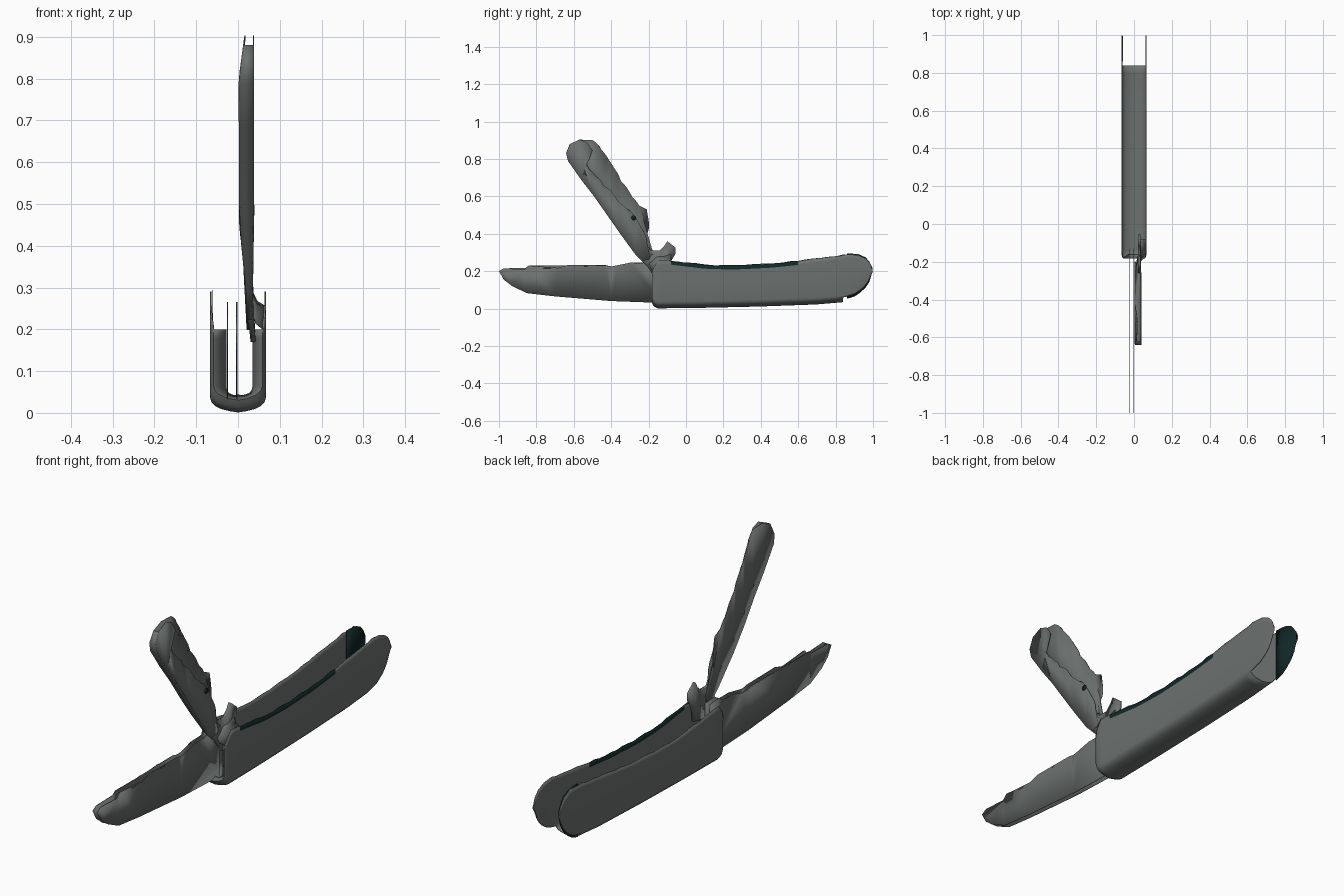
import bpy, bmesh, math, random
from mathutils import Vector

if "Cube" in bpy.data.objects:
    bpy.data.objects.remove(bpy.data.objects["Cube"])

random.seed(4)


def material(name, rgb):
    m = bpy.data.materials.new(name)
    m.diffuse_color = (*rgb, 1)
    m.use_nodes = True
    m.node_tree.nodes["Principled BSDF"].inputs["Base Color"].default_value = m.diffuse_color
    return m


GREY = material("worn grey", (0.15, 0.165, 0.157))
TEAL = material("dark teal", (0.006, 0.02, 0.02))


def lerp(table, t):
    """Piecewise linear lookup in (key, value) pairs."""
    for (a, va), (b, vb) in zip(table, table[1:]):
        if t <= b:
            return va + (vb - va) * max(0, (t - a) / (b - a))
    return table[-1][1]


def finish(name, bm, mats, thickness=0.0):
    me = bpy.data.meshes.new(name)
    bm.normal_update()
    bm.to_mesh(me)
    bm.free()
    for m in mats:
        me.materials.append(m)
    me.shade_smooth()
    me.set_sharp_from_angle(angle=math.radians(40))
    ob = bpy.data.objects.new(name, me)
    bpy.context.collection.objects.link(ob)
    if thickness:
        s = ob.modifiers.new("thickness", 'SOLIDIFY')
        s.thickness, s.offset = thickness, 0
    return ob


def ragged(points, first, last, amount=0.007):
    """Subdivide the edges first..last of an outline and jitter them."""
    out = []
    for i, p in enumerate(points):
        out.append(p)
        if first <= i < last:
            q = points[i + 1]
            n = max(1, round(math.dist(p, q) / 0.03))
            for k in range(1, n):
                t = k / n
                out.append((p[0] + (q[0] - p[0]) * t + random.uniform(-amount, amount) * 0.5,
                            p[1] + (q[1] - p[1]) * t + random.uniform(-amount, amount)))
    return out


def sheet(name, outline, x_at, mat=GREY, thickness=0.003):
    """Thin plate in the y-z plane; x_at gives its x for each height."""
    bm = bmesh.new()
    f = bm.faces.new([bm.verts.new((0, y, z)) for y, z in outline])
    bmesh.ops.triangulate(bm, faces=[f])
    for v in bm.verts:
        v.co.x = x_at(v.co.z)
    return finish(name, bm, [mat], thickness)


# handle: open U-shaped channel lofted along y
BOTTOM = [(-0.18, 0.03), (-0.17, 0.012), (-0.15, 0.003), (0.1, 0.006), (0.4, 0.013), (0.7, 0.024),
          (0.85, 0.037), (0.9, 0.052), (0.95, 0.085), (0.98, 0.13), (0.998, 0.19)]
TOP = [(-0.18, 0.2), (-0.165, 0.23), (-0.14, 0.26), (-0.08, 0.257), (0.1, 0.235), (0.25, 0.23), (0.45, 0.24),
       (0.6, 0.255), (0.75, 0.275), (0.86, 0.29), (0.92, 0.288), (0.96, 0.27), (0.985, 0.24), (0.998, 0.21)]
WIDTH = [(-0.18, 0.058), (-0.165, 0.063), (-0.14, 0.065), (0.998, 0.065)]


def section(y):
    zb, zt, w = lerp(BOTTOM, y), lerp(TOP, y), lerp(WIDTH, y)
    h = zt - zb
    r = min(0.035, h * 0.4)
    half = [(w, zt), (w, zt - min(0.022, h * 0.2)), (w, zb + h * 0.6), (w, zb + r)]
    for a in (22, 45, 68):
        c = math.radians(a)
        half.append((w - 0.04 + 0.04 * math.cos(c), zb + r - (r - 0.006) * math.sin(c)))
    half.append((0.02, zb + 0.003))
    return [(-x, z) for x, z in half] + [(0, zb)] + half[::-1]


stations = [-0.18, -0.172, -0.165, -0.15, -0.14, -0.11, -0.08]
stations += [-0.08 + 0.04 * i for i in range(1, 24)] + [0.86, 0.88, 0.9, 0.92, 0.94, 0.96, 0.975, 0.985, 0.993, 0.998]
bm = bmesh.new()
rows = []
for y in stations:
    row = []
    for i, (x, z) in enumerate(section(y)):
        worn = random.uniform(-0.004, 0.003) if i in (0, 16) and y > -0.1 else 0
        row.append(bm.verts.new((x, y, z + worn)))
    rows.append(row)
for j in range(len(rows) - 1):
    y = stations[j]
    for i in range(16):
        # the floor stops short of the back end, the cheeks carry on
        if y > 0.83 and 4 <= i <= 11:
            continue
        f = bm.faces.new((rows[j][i], rows[j][i + 1], rows[j + 1][i + 1], rows[j + 1][i]))
        # dark worn rim on the right cheek
        if i == 15 and -0.09 < y < 0.6:
            f.material_index = 1
# front lip turned inward around the channel mouth
lip = []
for v in rows[0]:
    x = v.co.x
    inner = x * (0.62 if x > 0 else 0.5)
    lip.append(bm.verts.new((inner, -0.16, v.co.z + 0.012 * (1 - abs(x) / 0.058))))
for i in range(16):
    bm.faces.new((rows[0][i + 1], rows[0][i], lip[i], lip[i + 1]))
loose = [v for v in bm.verts if not v.link_faces]
bmesh.ops.delete(bm, geom=loose, context='VERTS')
finish("handle", bm, [GREY, TEAL], 0.004)

# dark lining inside the rounded back end of the left cheek
ys = [0.86, 0.9, 0.93, 0.96, 0.98, 0.996]
lining = [(y, lerp(BOTTOM, y) + 0.012) for y in ys] + [(y, lerp(TOP, y) + 0.004) for y in ys[::-1]]
sheet("cheek_lining", lining, lambda z: -0.0605, TEAL, 0.002)

# long blade: two parallel thin sheets
LONG = [(-0.13, 0.03), (-0.4, 0.04), (-0.7, 0.065), (-0.85, 0.082), (-0.93, 0.12), (-0.975, 0.155), (-1.0, 0.2),
        (-0.975, 0.215), (-0.93, 0.185), (-0.88, 0.2), (-0.84, 0.23), (-0.8, 0.215), (-0.6, 0.228),
        (-0.4, 0.225), (-0.3, 0.245), (-0.26, 0.232), (-0.2, 0.265), (-0.13, 0.26)]
for side, x in (("left", -0.025), ("right", -0.003)):
    sheet("long_blade_" + side, ragged(LONG, 9, 16), lambda z, x=x: x)

# short raised blade: trough of two sheets joined by a spine
LEFT_X = [(0.2, 0.022), (0.3, 0.02), (0.45, 0.004), (0.8, 0.003), (0.905, 0.017)]
RIGHT_X = [(0.2, 0.033), (0.3, 0.034), (0.45, 0.037), (0.9, 0.037)]
SPINE = [(-0.18, 0.2), (-0.27, 0.29), (-0.35, 0.4), (-0.42, 0.5), (-0.49, 0.6), (-0.56, 0.69), (-0.63, 0.79),
         (-0.64, 0.83), (-0.62, 0.88), (-0.57, 0.903)]
LEFT_EDGE = [(-0.5, 0.9), (-0.46, 0.865), (-0.38, 0.74), (-0.3, 0.61), (-0.25, 0.55), (-0.21, 0.53),
             (-0.225, 0.5), (-0.2, 0.47), (-0.2, 0.42), (-0.212, 0.39), (-0.2, 0.31), (-0.17, 0.28)]
RIGHT_EDGE = [(-0.53, 0.89), (-0.5, 0.845), (-0.54, 0.845), (-0.57, 0.81), (-0.5, 0.73), (-0.38, 0.6),
              (-0.28, 0.5), (-0.22, 0.4), (-0.2, 0.31), (-0.17, 0.28)]
n = len(SPINE)
sheet("short_blade_left", ragged(SPINE + LEFT_EDGE, n, n + 10), lambda z: lerp(LEFT_X, z))
sheet("short_blade_right", ragged(SPINE + RIGHT_EDGE, n + 3, n + 8), lambda z: lerp(RIGHT_X, z))
bm = bmesh.new()
pairs = [(bm.verts.new((lerp(LEFT_X, z), y, z)), bm.verts.new((lerp(RIGHT_X, z), y, z))) for y, z in SPINE[:-1]]
for (a, b), (c, d) in zip(pairs, pairs[1:]):
    bm.faces.new((a, b, d, c))
finish("short_blade_spine", bm, [GREY], 0.003)

# small dark pit on the short blade
pit = [(-0.28 + 0.013 * math.cos(k * math.pi / 4), 0.485 + 0.013 * math.sin(k * math.pi / 4)) for k in range(8)]
sheet("blade_pit", pit, lambda z: 0.0385, TEAL, 0.002)

# hooked tang holding the short blade
TANG = [(-0.17, 0.17), (-0.21, 0.23), (-0.26, 0.28), (-0.2, 0.33), (-0.19, 0.31), (-0.14, 0.31), (-0.115, 0.335),
        (-0.1, 0.36), (-0.055, 0.325), (-0.055, 0.295), (-0.08, 0.255), (-0.1, 0.18)]
sheet("tang", TANG, lambda z: 0.028 + 0.1 * max(0, 0.25 - z), GREY, 0.012)

# curved web blending the tang into the right cheek
bm = bmesh.new()
tang_side = [(0.034, -0.2, 0.24), (0.034, -0.16, 0.275), (0.034, -0.08, 0.29)]
cheek_side = [(0.06, -0.177, 0.2), (0.064, -0.14, 0.255), (0.065, -0.08, 0.255)]
grid = []
for a, b in zip(tang_side, cheek_side):
    a, b = Vector(a), Vector(b)
    mid = (a + b) / 2 + Vector((-0.004, 0, -0.006))
    grid.append([bm.verts.new(p) for p in (a, mid, b)])
for r, s in zip(grid, grid[1:]):
    for i in range(2):
        bm.faces.new((r[i], r[i + 1], s[i + 1], s[i]))
finish("tang_web", bm, [GREY], 0.003)
